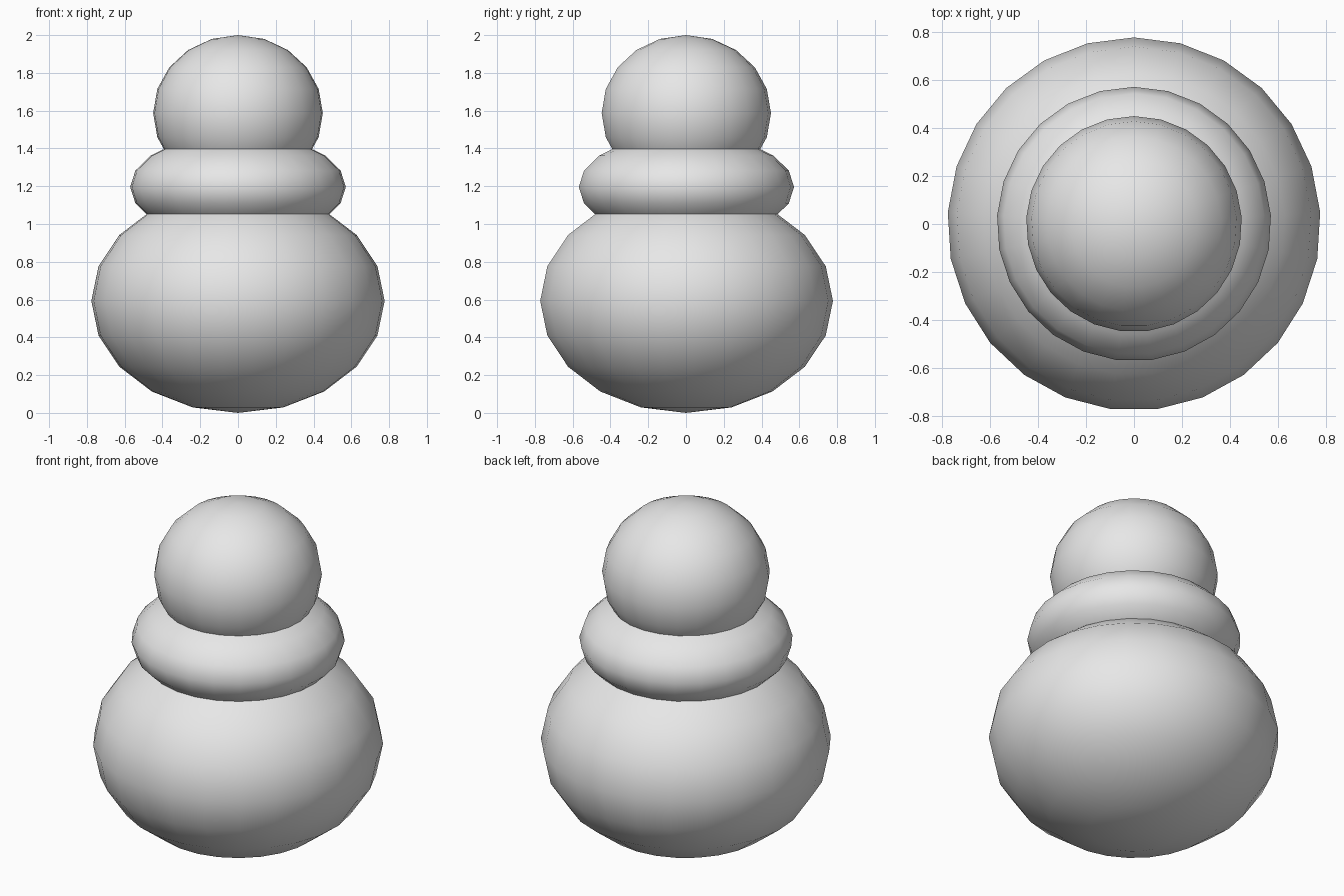
import bpy

# Remove the default cube
cube = bpy.data.objects.get("Cube")
if cube:
    bpy.data.objects.remove(cube, do_unlink=True)

# Plain grey shared by every part
grey = bpy.data.materials.new("light grey")
grey.use_nodes = True
grey.diffuse_color = (0.8, 0.8, 0.8, 1)
grey.node_tree.nodes["Principled BSDF"].inputs["Base Color"].default_value = grey.diffuse_color


def ball(name, height, width, half_height):
    """Smooth, squashed sphere on the vertical axis."""
    bpy.ops.mesh.primitive_uv_sphere_add(segments=25, ring_count=10, radius=1, location=(0, 0, height))
    obj = bpy.context.object
    obj.name = name
    obj.scale = (width, width, half_height)
    bpy.ops.object.transform_apply(location=False, rotation=False, scale=True)
    bpy.ops.object.shade_smooth()
    obj.data.materials.append(grey)
    return obj


# Stacked balls, from the ground up
ball("body", 0.593, 0.778, 0.593)
ball("collar", 1.196, 0.572, 0.282)
ball("head", 1.587, 0.45, 0.413)
